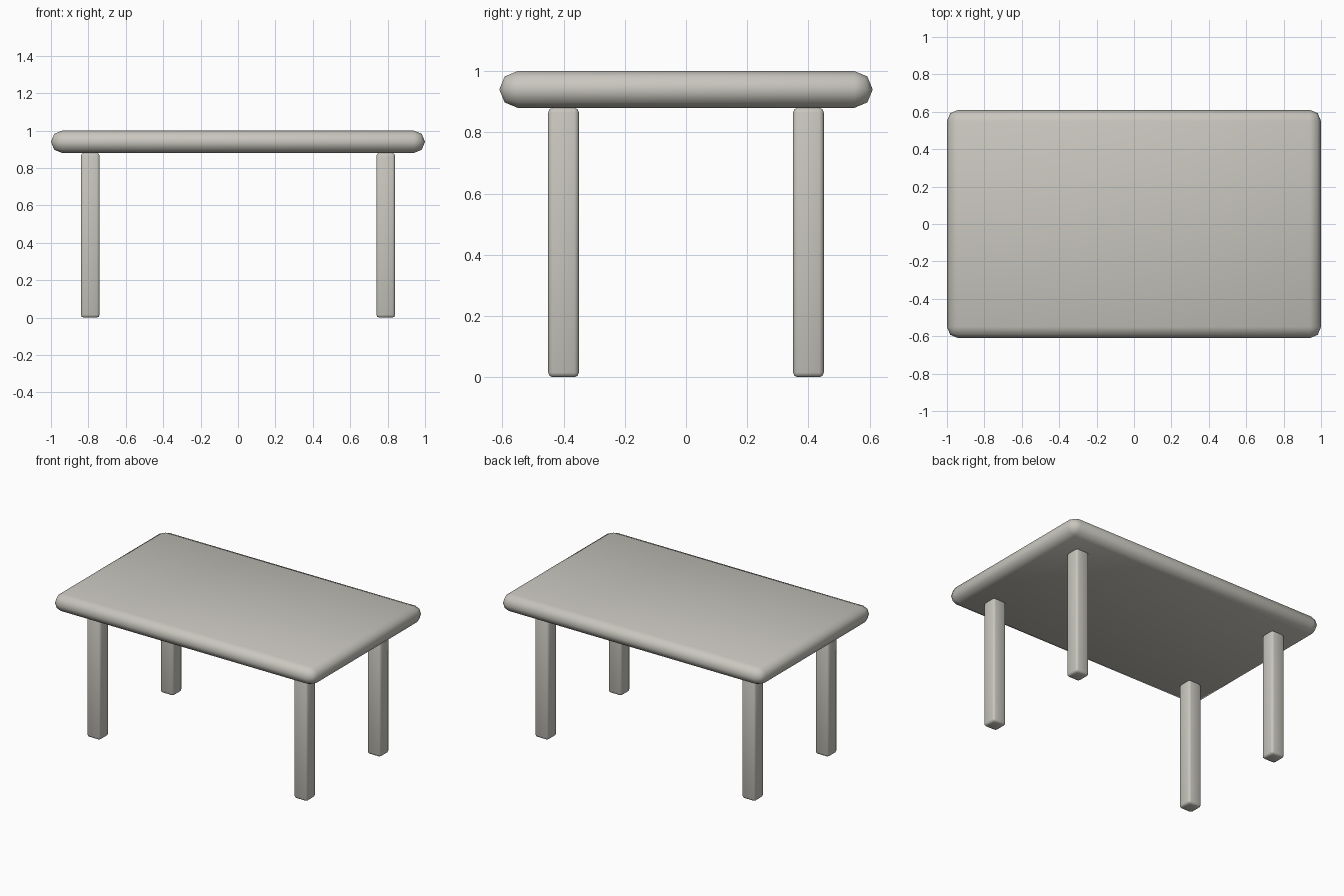
import bpy, bmesh

if "Cube" in bpy.data.objects:
    bpy.data.objects.remove(bpy.data.objects["Cube"])

mat = bpy.data.materials.new("warm grey")
mat.diffuse_color = (0.58, 0.565, 0.515, 1.0)
mat.use_nodes = True
mat.node_tree.nodes["Principled BSDF"].inputs["Base Color"].default_value = mat.diffuse_color


def rounded_box(name, size, center, bevel, segments):
    """Box with rounded edges and smooth shading."""
    bm = bmesh.new()
    bmesh.ops.create_cube(bm, size=1.0)
    bmesh.ops.scale(bm, vec=size, verts=bm.verts)
    bmesh.ops.bevel(bm, geom=bm.edges[:], offset=bevel, segments=segments,
                    profile=0.5, affect='EDGES', clamp_overlap=True)
    # merge the zero-height side band left by a full half-round edge
    bmesh.ops.remove_doubles(bm, verts=bm.verts, dist=0.0005)
    bmesh.ops.recalc_face_normals(bm, faces=bm.faces)
    for f in bm.faces:
        f.smooth = True
    me = bpy.data.meshes.new(name)
    bm.to_mesh(me)
    bm.free()
    me.materials.append(mat)
    ob = bpy.data.objects.new(name, me)
    ob.location = center
    bpy.context.collection.objects.link(ob)
    return ob


# Tabletop with half-round edge
rounded_box("tabletop", (2.0, 1.22, 0.12), (0, 0, 0.94), 0.06, 2)

# Four square legs
for x, side in ((-0.79, "left"), (0.79, "right")):
    for y, end in ((-0.4, "front"), (0.4, "back")):
        rounded_box(f"{end}_{side}_leg", (0.1, 0.1, 0.88), (x, y, 0.44), 0.015, 2)
